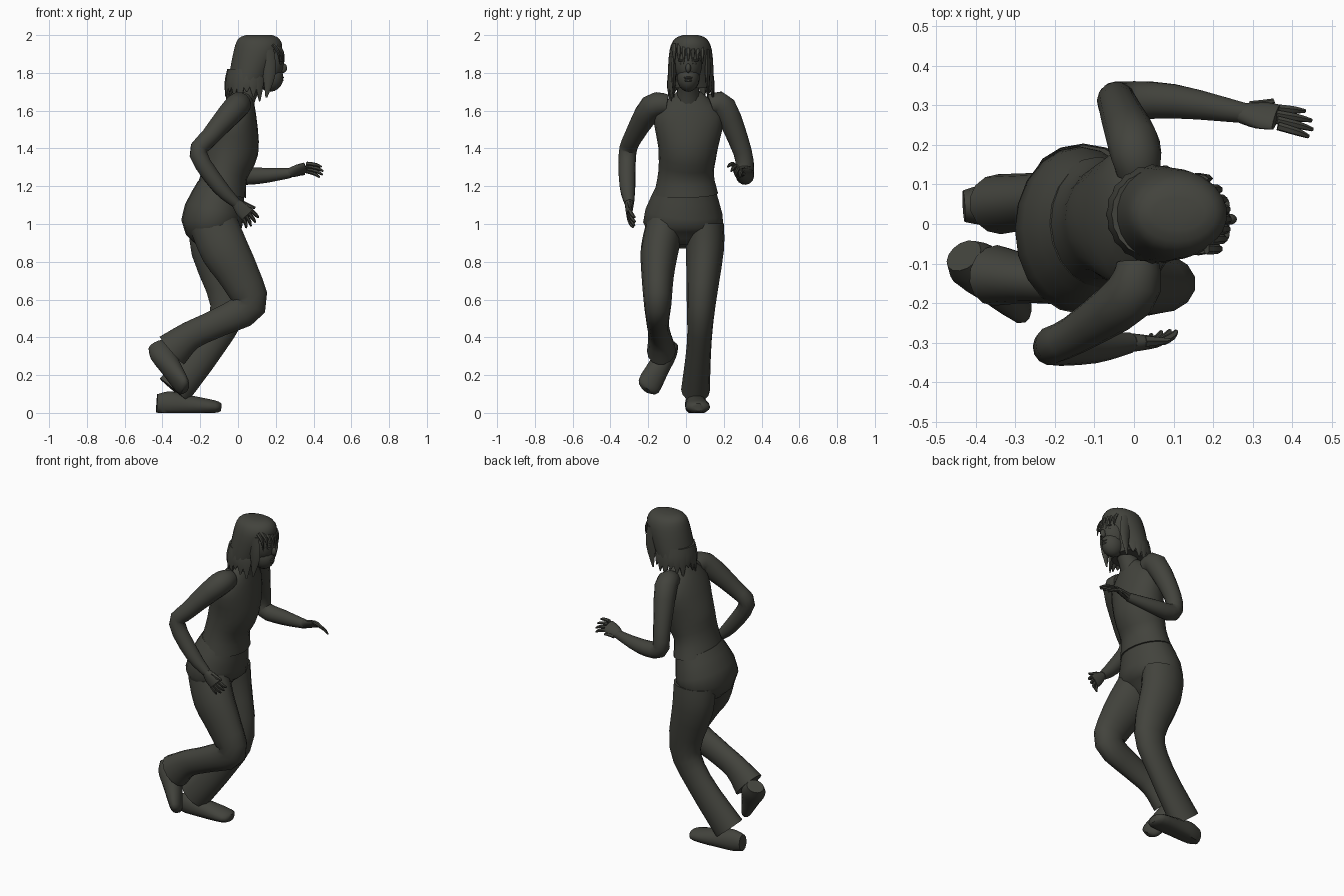
import bpy, bmesh, math
from mathutils import Matrix, Vector

default_cube = bpy.data.objects.get("Cube")
if default_cube:
    bpy.data.objects.remove(default_cube, do_unlink=True)

# One dark colour for the whole figure
olive = (.055, .056, .046, 1)
material = bpy.data.materials.new("dark olive grey")
material.use_nodes = True
material.diffuse_color = olive
shader = material.node_tree.nodes["Principled BSDF"]
shader.inputs["Base Color"].default_value = olive
shader.inputs["Roughness"].default_value = .8

X_AXIS, Y_AXIS, Z_AXIS = Matrix.Identity(3)


def finish(name, mesh_builder):
    """Turn a bmesh into a smooth shaded, coloured object."""
    bmesh.ops.recalc_face_normals(mesh_builder, faces=mesh_builder.faces)
    mesh = bpy.data.meshes.new(name)
    mesh_builder.to_mesh(mesh)
    mesh_builder.free()
    mesh.materials.append(material)
    part = bpy.data.objects.new(name, mesh)
    bpy.context.collection.objects.link(part)
    bpy.ops.object.select_all(action='DESELECT')
    part.select_set(True)
    bpy.context.view_layer.objects.active = part
    bpy.ops.object.shade_smooth_by_angle(angle=math.radians(45))


def smooth_rows(rows, steps):
    """Fill in sections along a Catmull-Rom curve through the given ones."""
    rows = [Vector(row) for row in rows]
    result = []
    for i, (start, end) in enumerate(zip(rows, rows[1:])):
        before = rows[max(i - 1, 0)]
        after = rows[min(i + 2, len(rows) - 1)]
        leave, arrive = (end - before) / 2, (after - start) / 2
        for step in range(steps):
            t = step / steps
            ease = t * t * (3 - 2 * t)
            result.append(start.lerp(end, ease) + leave * t * (1 - t) ** 2
                          - arrive * t * t * (1 - t))
    return result + [rows[-1]]


def tube(name, rows, side=Y_AXIS, sides=14, steps=3, level=False):
    """Loft ellipses; each row is x, y, z, half width, half depth."""
    rows = smooth_rows(rows, steps)
    builder, rings = bmesh.new(), []
    for i, row in enumerate(rows):
        centre = row.to_3d()
        behind, ahead = rows[max(i - 1, 0)], rows[min(i + 1, len(rows) - 1)]
        along = Z_AXIS if level else (ahead - behind).to_3d().normalized()
        across = Vector(side)
        across = (across - along * across.dot(along)).normalized()
        depth = along.cross(across)
        ring = []
        for k in range(sides):
            angle = math.tau * k / sides
            point = centre + across * row[3] * math.cos(angle) + depth * row[4] * math.sin(angle)
            point.z = max(point.z, 0)
            ring.append(builder.verts.new(point))
        rings.append(ring)
    for lower, upper in zip(rings, rings[1:]):
        for k in range(sides):
            builder.faces.new((lower[k - 1], lower[k], upper[k], upper[k - 1]))
    builder.faces.new(rings[0])
    builder.faces.new(rings[-1])
    finish(name, builder)


def limb(name, rows, ratio=1, side=Y_AXIS, sides=14):
    """Tube whose depth is a fixed ratio of its half width."""
    tube(name, [(*row, row[-1] * ratio) for row in rows], side, sides)


def ball(name, centre, size):
    """Stretched sphere."""
    builder = bmesh.new()
    bmesh.ops.create_uvsphere(builder, u_segments=16, v_segments=10, radius=1)
    bmesh.ops.scale(builder, vec=size, verts=builder.verts)
    bmesh.ops.translate(builder, vec=centre, verts=builder.verts)
    finish(name, builder)


def shoe(name, heel, toe, side):
    """Rounded shoe, high at the ankle and low at the toe."""
    heel, toe = Vector(heel), Vector(toe)
    profile = ((0, .04, .05), (.2, .055, .07), (.5, .06, .055), (.9, .065, .035), (1, .03, .02))
    tube(name, [(*heel.lerp(toe, t), width, height) for t, width, height in profile], side)


def hand(name, wrist, knuckle, tip, spread):
    """Flat palm, four curled fingers and a thumb."""
    wrist, knuckle, tip = Vector(wrist), Vector(knuckle), Vector(tip)
    spread = Vector(spread).normalized()
    middle = wrist.lerp(knuckle, .5)
    tube(name + "_palm", [(*wrist, .026, .024), (*middle, .04, .02), (*knuckle, .04, .014)], spread)
    curl = (knuckle - middle) * .2
    for finger in range(4):
        offset = spread * (finger - 1.5) * .02
        base, end = knuckle + offset, tip + offset * 1.5
        if finger in (0, 3):
            end = base.lerp(end, .85)
        bend = base.lerp(end, .5) + curl
        limb(f"{name}_finger_{finger + 1}", [(*base, .011), (*bend, .01), (*end, .005)],
             side=spread, sides=6)
    base = wrist.lerp(knuckle, .3) + spread * .025
    bend = base.lerp(knuckle, .5) + spread * .025
    end = knuckle + spread * .055
    limb(name + "_thumb", [(*base, .015), (*bend, .012), (*end, .006)],
         side=spread.orthogonal(), sides=6)


# Top and hips, both leaning forward
tube("top", [(-.09, 0, 1.16, .17, .135), (-.07, 0, 1.27, .147, .122), (-.03, .01, 1.4, .157, .14),
             (0, .015, 1.58, .18, .1), (.03, .015, 1.7, .06, .05)], sides=20)
tube("hips", [(-.09, 0, 1.19, .158, .128), (-.14, -.015, 1, .212, .162),
              (-.13, -.015, .88, .1, .06)], sides=20)

# Trouser legs with flared hems
limb("right_leg", [(-.13, -.11, 1, .1), (-.07, -.14, .86, .1), (.01, -.15, .72, .085),
                   (.06, -.15, .57, .072), (-.1, -.15, .48, .06), (-.25, -.14, .41, .06),
                   (-.35, -.13, .33, .077)], 1.3)
limb("left_leg", [(-.13, .1, 1, .1), (-.12, .1, .86, .1), (-.05, .08, .57, .076),
                  (-.14, .07, .37, .065), (-.34, .05, .12, .076)], 1.3)

# Shoes: one flat on the ground, one kicked back and turned out
shoe("left_shoe", (-.43, .045, .05), (-.09, .065, .03), Y_AXIS)
shoe("right_shoe", (-.43, -.08, .36), (-.28, -.21, .12), (.45, -.8, -.1))

# Bent arms
limb("right_arm", [(.01, -.1, 1.63, .055), (-.01, -.18, 1.62, .068), (-.15, -.28, 1.46, .05),
                   (-.21, -.31, 1.37, .047), (-.1, -.31, 1.2, .042), (-.01, -.3, 1.11, .026)],
     side=Y_AXIS - Z_AXIS)
limb("left_arm", [(.01, .13, 1.63, .055), (0, .2, 1.62, .066), (-.04, .3, 1.38, .05),
                  (-.03, .31, 1.27, .05), (.1, .31, 1.255, .044), (.28, .28, 1.27, .026)],
     side=X_AXIS + Y_AXIS + Z_AXIS)
hand("right_hand", (-.01, -.3, 1.11), (.05, -.3, 1.05), (.08, -.27, 1), (.7, .1, .6))
hand("left_hand", (.27, .28, 1.27), (.36, .27, 1.3), (.45, .25, 1.27), (-.1, .7, -.6))

# Neck, head and face
FACE_Y = .012
limb("neck", [(.02, FACE_Y, 1.65, .07), (.06, FACE_Y, 1.72, .055), (.1, FACE_Y, 1.8, .058)])
ball("head", (.15, FACE_Y, 1.86), (.095, .078, .12))
ball("jaw", (.17, FACE_Y, 1.775), (.07, .06, .075))
ball("nose", (.24, FACE_Y, 1.825), (.02, .014, .025))
ball("upper_lip", (.232, FACE_Y, 1.775), (.012, .025, .006))
ball("lower_lip", (.23, FACE_Y, 1.76), (.012, .022, .007))
for label, direction in (("right", -1), ("left", 1)):
    ball(label + "_brow", (.23, FACE_Y + direction * .034, 1.865), (.012, .022, .006))
    ball(label + "_eye", (.222, FACE_Y + direction * .032, 1.848), (.012, .014, .007))

# Hair mass
HAIR_Y = .025
tube("hair", [(.11, HAIR_Y, 2, .04, .07), (.11, HAIR_Y, 1.98, .085, .11),
              (.105, HAIR_Y, 1.92, .112, .128), (.06, HAIR_Y, 1.78, .122, .11),
              (.045, HAIR_Y, 1.72, .118, .105)], sides=22, level=True)

# Ragged locks around the back and sides
LOCKS = 15
for i in range(LOCKS):
    angle = math.radians(60 + 240 * i / (LOCKS - 1))
    outward = Vector((math.cos(angle), math.sin(angle), 0))
    root = Vector((.055, HAIR_Y, 1.82)) + outward * .1
    middle = root + outward * .01 - Z_AXIS * .07
    end = root + outward * .02 - Z_AXIS * (.12 + .025 * (i % 3))
    tube(f"hair_lock_{i + 1}", [(*root, .012, .03), (*middle, .016, .03), (*end, .003, .004)],
         side=outward, sides=6)
for label, direction in (("right", -1), ("left", 1)):
    y = HAIR_Y + direction * .09
    tube(label + "_side_lock", [(.15, y, 1.92, .012, .04), (.165, y, 1.8, .014, .035),
                                (.15, y, 1.67, .003, .005)], sides=8)

# Fringe over the forehead
for i in range(-3, 4):
    y = FACE_Y + .025 * i
    front = .236 - .0025 * i * i
    limb(f"fringe_{i + 4}", [(front - .03, y, 1.95, .014), (front, y, 1.91, .012),
                             (front + .008, y, 1.86 - .012 * (i % 2), .002)], .7, sides=6)
